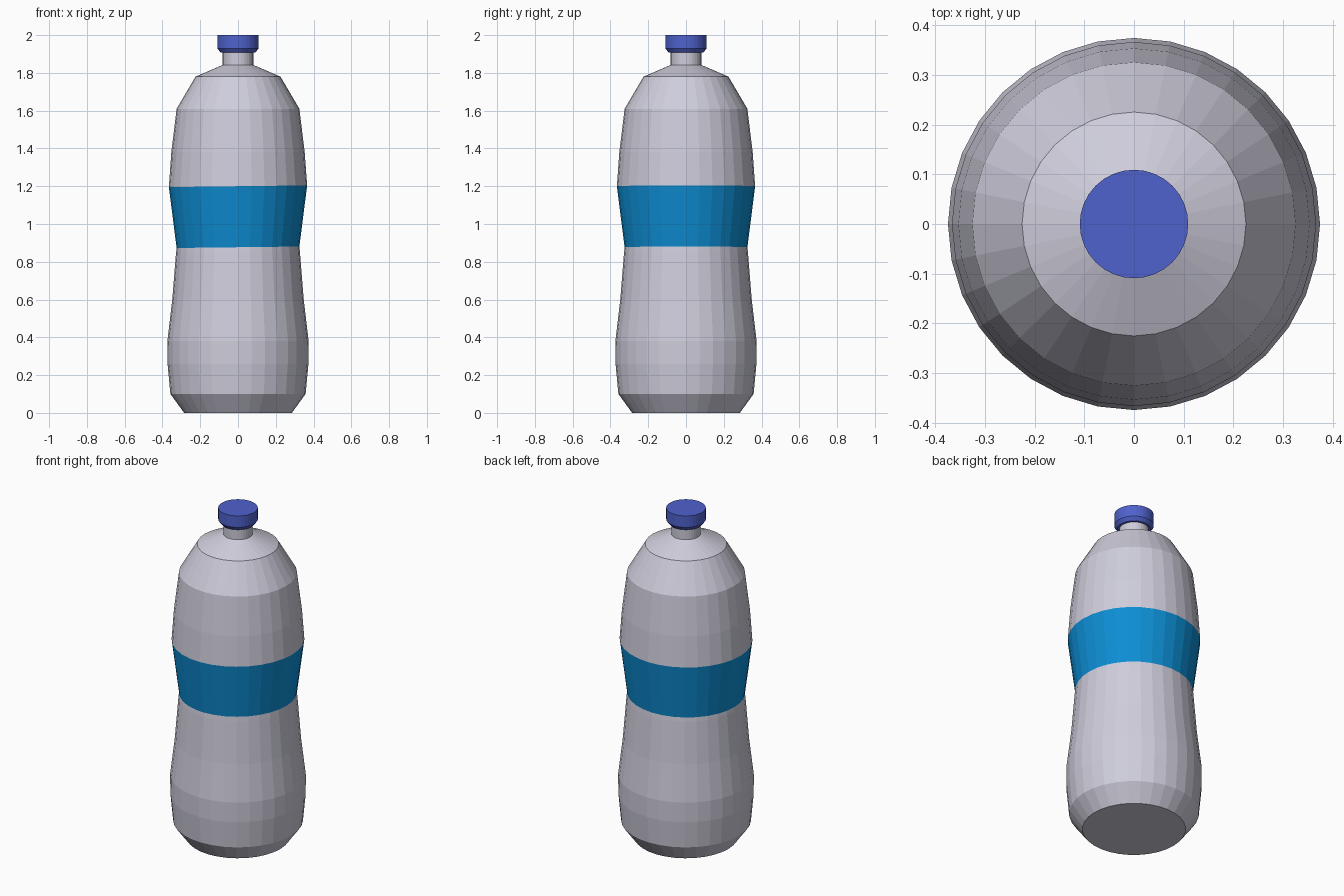
import bpy, bmesh, math

if "Cube" in bpy.data.objects:
    bpy.data.objects.remove(bpy.data.objects["Cube"])

SIDES = 32


def material(name, rgb):
    m = bpy.data.materials.new(name)
    m.diffuse_color = (*rgb, 1)
    m.use_nodes = True
    m.node_tree.nodes["Principled BSDF"].inputs["Base Color"].default_value = m.diffuse_color
    return m


plastic = material("pale grey plastic", (0.62, 0.61, 0.71))
label_blue = material("label blue", (0.004, 0.27, 0.66))
cap_blue = material("cap blue", (0.08, 0.122, 0.61))


def lathe(name, profile, mats, band=None, tilt=0.0):
    """Revolve (radius, height) points about z; band = profile step using the second material."""
    bm = bmesh.new()
    rings = []
    for i, (r, z) in enumerate(profile):
        slope = tilt if band is not None and i in (band, band + 1) else 0
        ring = []
        for k in range(SIDES):
            a = 2 * math.pi * k / SIDES
            x, y = r * math.cos(a), r * math.sin(a)
            ring.append(bm.verts.new((x, y, z + slope * x)))
        rings.append(ring)
    for i in range(len(rings) - 1):
        lo, hi = rings[i], rings[i + 1]
        for k in range(SIDES):
            n = (k + 1) % SIDES
            f = bm.faces.new((lo[k], lo[n], hi[n], hi[k]))
            f.material_index = 1 if i == band else 0
    bm.faces.new(rings[0][::-1])
    bm.faces.new(rings[-1])
    me = bpy.data.meshes.new(name)
    bm.to_mesh(me)
    bm.free()
    for m in mats:
        me.materials.append(m)
    ob = bpy.data.objects.new(name, me)
    bpy.context.collection.objects.link(ob)
    return ob


# Bottle body with waist, label band (step 6) and neck
body = [(0.285, 0), (0.358, 0.10), (0.373, 0.26), (0.374, 0.38), (0.348, 0.60),
        (0.328, 0.85), (0.325, 0.877), (0.366, 1.20), (0.353, 1.38), (0.325, 1.61),
        (0.225, 1.78), (0.081, 1.842), (0.081, 1.915)]
lathe("bottle_body", body, [plastic, label_blue], band=6, tilt=0.012)

# Screw cap with chamfered lower rim
lathe("cap", [(0.093, 1.908), (0.109, 1.93), (0.109, 2.0)], [cap_blue])
